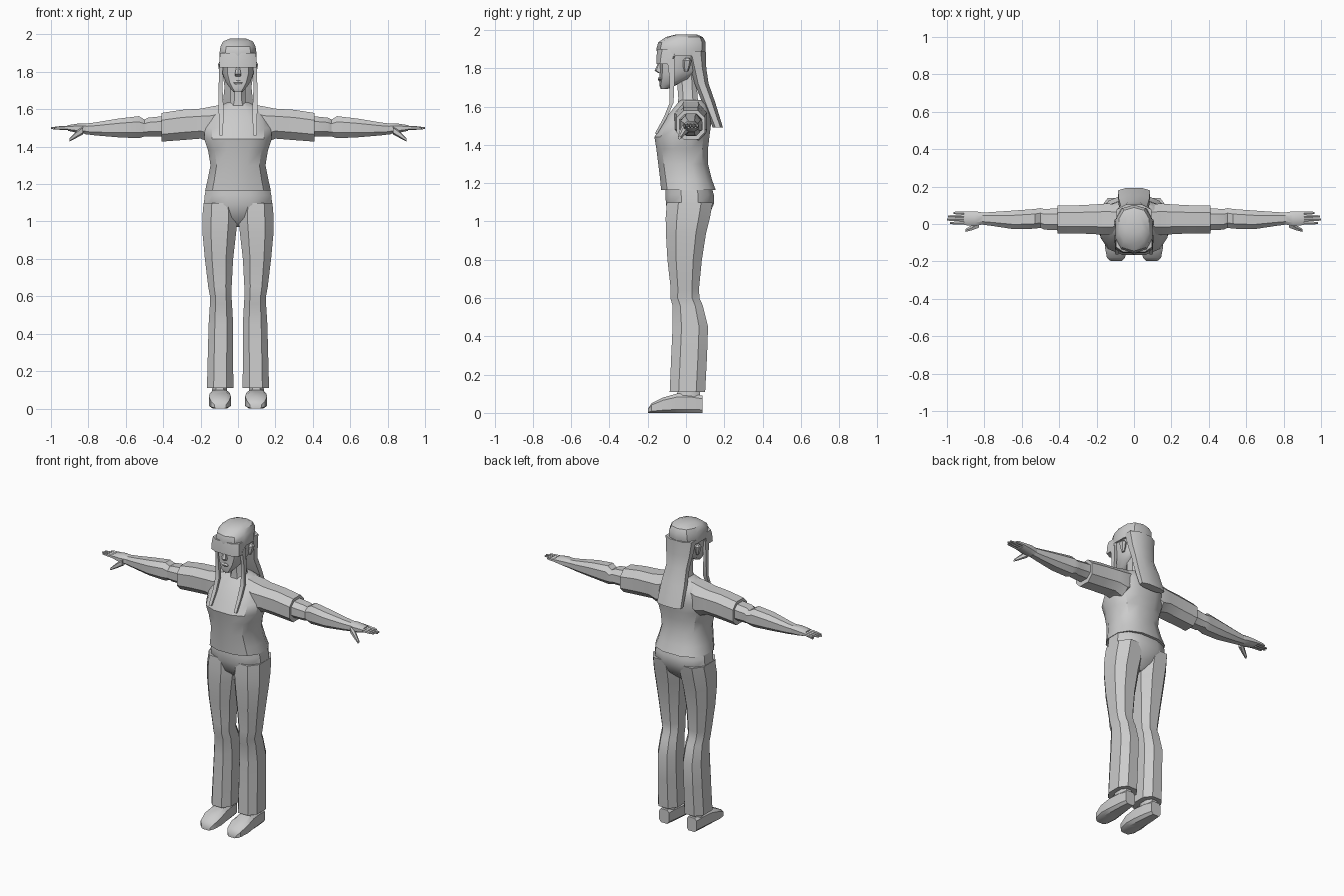
import bpy, bmesh
from math import cos, sin, pi

AXES = {'x': (0, 1, 2), 'y': (1, 0, 2), 'z': (2, 0, 1)}


def loft(name, axis, rings, n=8, power=0.8, mirror=False):
    """Skin rings (t, a_min, a_max, b_min, b_max) stacked along an axis."""
    prof = []
    for i in range(n):
        a = 2 * pi * (i + 0.5) / n
        c, s = cos(a), sin(a)
        prof.append(((abs(c) ** power) * (1 if c > 0 else -1),
                     (abs(s) ** power) * (1 if s > 0 else -1)))
    mu = max(p[0] for p in prof)
    mv = max(p[1] for p in prof)
    bm = bmesh.new()
    loops = []
    it, ia, ib = AXES[axis]
    for t, a0, a1, b0, b1 in rings:
        loop = []
        for u, v in prof:
            co = [0, 0, 0]
            co[it] = t
            co[ia] = (a0 + a1) / 2 + (a1 - a0) / 2 * u / mu
            co[ib] = (b0 + b1) / 2 + (b1 - b0) / 2 * v / mv
            loop.append(bm.verts.new(co))
        loops.append(loop)
    for l0, l1 in zip(loops, loops[1:]):
        for i in range(n):
            j = (i + 1) % n
            bm.faces.new((l0[i], l0[j], l1[j], l1[i]))
    bm.faces.new(loops[0])
    bm.faces.new(loops[-1])
    bmesh.ops.recalc_face_normals(bm, faces=bm.faces)
    me = bpy.data.meshes.new(name)
    bm.to_mesh(me)
    bm.free()
    ob = bpy.data.objects.new(name, me)
    bpy.context.collection.objects.link(ob)
    if mirror:
        ob.modifiers.new("mirror", 'MIRROR')
    return ob


def sym(rows):
    """Expand (t, half_width, b_min, b_max) to a centred ring."""
    return [(t, -w, w, b0, b1) for t, w, b0, b1 in rows]


# Shirt body
loft("shirt", 'z', sym([
    (1.165, 0.176, -0.13, 0.155), (1.22, 0.163, -0.135, 0.135),
    (1.30, 0.147, -0.145, 0.115), (1.38, 0.160, -0.155, 0.115),
    (1.44, 0.180, -0.165, 0.122), (1.50, 0.180, -0.13, 0.13),
    (1.56, 0.160, -0.09, 0.128), (1.61, 0.120, -0.05, 0.11),
    (1.635, 0.060, -0.03, 0.085)]), n=12)

# Sleeves and bare forearms
loft("sleeve", 'x', [
    (0.08, -0.05, 0.10, 1.46, 1.625), (0.14, -0.06, 0.11, 1.42, 1.615),
    (0.20, -0.055, 0.105, 1.443, 1.603), (0.30, -0.05, 0.10, 1.435, 1.597),
    (0.41, -0.05, 0.10, 1.427, 1.58)], mirror=True)
loft("forearm", 'x', [
    (0.38, -0.035, 0.085, 1.455, 1.565), (0.48, -0.03, 0.08, 1.455, 1.555),
    (0.50, -0.02, 0.085, 1.455, 1.545), (0.53, -0.025, 0.08, 1.445, 1.563),
    (0.64, -0.028, 0.072, 1.45, 1.55), (0.76, -0.01, 0.064, 1.46, 1.53),
    (0.82, -0.002, 0.060, 1.467, 1.522)], mirror=True)

# Hands
loft("palm", 'x', [
    (0.80, 0.0, 0.06, 1.467, 1.523), (0.85, -0.012, 0.068, 1.472, 1.524),
    (0.91, -0.005, 0.068, 1.485, 1.515)], mirror=True)
for i, tip in enumerate((0.985, 1.0, 0.995, 0.965)):
    y = 0.005 + i * 0.018
    loft("finger", 'x', [
        (0.89, y - 0.009, y + 0.009, 1.487, 1.513),
        (0.95, y - 0.008, y + 0.008, 1.490, 1.510),
        (tip, y - 0.005, y + 0.005, 1.494, 1.504)], n=6, mirror=True)
loft("thumb", 'x', [
    (0.83, -0.02, 0.02, 1.465, 1.51), (0.865, -0.033, -0.005, 1.446, 1.482),
    (0.90, -0.042, -0.026, 1.428, 1.446)], n=6, mirror=True)

# Trousers: hips plus two flared legs
loft("trouser_hips", 'z', sym([
    (0.97, 0.03, -0.03, 0.06), (1.02, 0.12, -0.085, 0.115),
    (1.09, 0.183, -0.105, 0.145), (1.14, 0.178, -0.107, 0.145),
    (1.19, 0.168, -0.105, 0.13)]), n=12)
loft("trouser_leg", 'z', [
    (0.11, 0.025, 0.166, -0.085, 0.10), (0.30, 0.026, 0.161, -0.077, 0.11),
    (0.45, 0.026, 0.157, -0.070, 0.115), (0.56, 0.032, 0.150, -0.07, 0.088),
    (0.60, 0.035, 0.150, -0.082, 0.070), (0.65, 0.034, 0.159, -0.080, 0.068),
    (0.80, 0.026, 0.177, -0.097, 0.083), (0.94, 0.010, 0.190, -0.105, 0.105),
    (1.02, 0.002, 0.191, -0.106, 0.125), (1.10, 0.01, 0.184, -0.10, 0.14)],
    mirror=True)

# Shoes and ankles
loft("shoe", 'y', [
    (-0.198, 0.065, 0.125, 0.0, 0.022), (-0.18, 0.048, 0.145, 0.0, 0.05),
    (-0.12, 0.038, 0.156, 0.0, 0.08), (-0.05, 0.044, 0.150, 0.0, 0.10),
    (0.03, 0.055, 0.143, 0.0, 0.10), (0.085, 0.065, 0.135, 0.0, 0.09)],
    power=0.5, mirror=True)
loft("ankle", 'z', [
    (0.06, 0.058, 0.140, -0.05, 0.075), (0.16, 0.06, 0.135, -0.04, 0.07)],
    mirror=True)

# Neck and face
loft("neck", 'z', sym([
    (1.59, 0.065, -0.045, 0.08), (1.645, 0.040, -0.04, 0.06),
    (1.77, 0.038, -0.05, 0.055)]))
loft("face", 'z', sym([
    (1.692, 0.024, -0.132, -0.095), (1.71, 0.040, -0.139, -0.055),
    (1.745, 0.066, -0.138, 0.02), (1.79, 0.082, -0.138, 0.055),
    (1.88, 0.088, -0.142, 0.075)]), n=10)
loft("nose", 'z', sym([
    (1.775, 0.014, -0.145, -0.12), (1.788, 0.017, -0.164, -0.12),
    (1.83, 0.007, -0.145, -0.12)]), n=6)
loft("lips", 'z', sym([
    (1.732, 0.012, -0.141, -0.11), (1.743, 0.026, -0.147, -0.11),
    (1.755, 0.010, -0.142, -0.11)]), n=6)
loft("ear", 'z', [
    (1.782, 0.078, 0.092, -0.008, 0.01), (1.81, 0.075, 0.102, -0.016, 0.022),
    (1.84, 0.075, 0.108, -0.016, 0.03), (1.853, 0.08, 0.10, -0.005, 0.018)],
    n=6, mirror=True)

# Hair: cap with heavy fringe, long back tail, front strands
loft("hair_cap", 'z', sym([
    (1.865, 0.098, -0.148, 0.098), (1.90, 0.099, -0.155, 0.103),
    (1.935, 0.094, -0.145, 0.103), (1.963, 0.080, -0.105, 0.088),
    (1.977, 0.045, -0.05, 0.055)]), n=10)
loft("hair_fringe", 'z', sym([
    (1.822, 0.100, -0.155, -0.06), (1.87, 0.099, -0.153, -0.04),
    (1.90, 0.095, -0.15, -0.02)]), n=8, power=0.6)
loft("hair_back", 'z', sym([
    (1.49, 0.086, 0.14, 0.193), (1.62, 0.082, 0.085, 0.153),
    (1.72, 0.072, 0.045, 0.118), (1.80, 0.084, 0.025, 0.106),
    (1.89, 0.094, 0.0, 0.103)]))
loft("hair_strand", 'z', [
    (1.46, 0.082, 0.100, -0.162, -0.148), (1.54, 0.078, 0.102, -0.118, -0.10),
    (1.62, 0.078, 0.104, -0.085, -0.065), (1.74, 0.084, 0.103, -0.085, -0.06),
    (1.85, 0.080, 0.100, -0.10, -0.06)], n=4, mirror=True)

# Smooth shading with hard creases
for ob in bpy.context.collection.objects:
    ob.select_set(True)
    bpy.context.view_layer.objects.active = ob
bpy.ops.object.shade_smooth_by_angle(angle=0.6)
